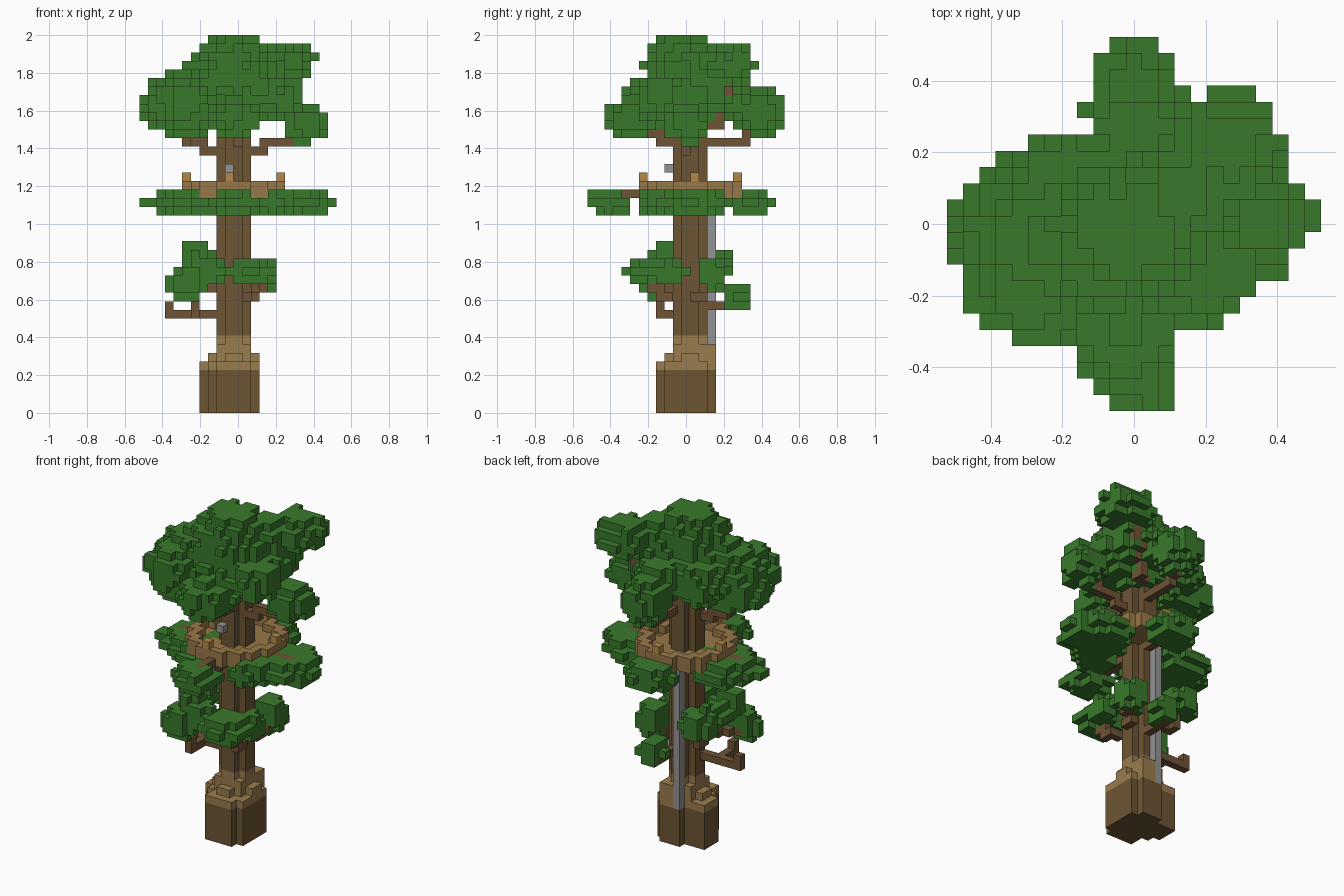
import bpy
import bmesh
import random
from mathutils import Vector

random.seed(4)
if "Cube" in bpy.data.objects:
    bpy.data.objects.remove(bpy.data.objects["Cube"], do_unlink=True)

V = 1 / 22          # block size
cells = {}          # block position -> (part, material)


def material(name, rgb):
    m = bpy.data.materials.new(name)
    m.use_nodes = True
    lin = [((c / 255 + 0.055) / 1.055) ** 2.4 for c in rgb] + [1]
    m.diffuse_color = lin
    m.node_tree.nodes["Principled BSDF"].inputs["Base Color"].default_value = lin
    return m


MATS = {
    "bark": material("bark brown", (109, 85, 52)),
    "root": material("root tan", (154, 125, 77)),
    "branch": material("branch brown", (111, 83, 53)),
    "plank": material("plank tan", (152, 120, 72)),
    "post": material("post orange", (180, 137, 70)),
    "leaf": material("leaf green", (57, 121, 43)),
    "metal": material("ladder grey", (148, 148, 150)),
}


def put(part, mat, x, y, z):
    cells.setdefault((x, y, z), (part, mat))


def disc(part, mat, cx, cy, z, outer, inner=-1):
    """Flat round layer, limits given as squared radii."""
    for x in range(-12, 13):
        for y in range(-12, 13):
            if inner < (x - cx) ** 2 + (y - cy) ** 2 <= outer:
                put(part, mat, x, y, z)


def branch(*pts):
    """Line of blocks, stepping one axis at a time."""
    for a, b in zip(pts, pts[1:]):
        a, b = Vector(a), Vector(b)
        n = int(max(abs(c) for c in b - a))
        last = None
        for i in range(n + 1):
            p = [round(c) for c in a.lerp(b, i / n)]
            if last:
                put("branches", "branch", p[0], last[1], last[2])
                put("branches", "branch", p[0], p[1], last[2])
            put("branches", "branch", *p)
            last = p


def blob(part, centre, radii, rough=0.19):
    """Ragged ellipsoid of leaves."""
    lo = [int(c - r) - 1 for c, r in zip(centre, radii)]
    hi = [int(c + r) + 2 for c, r in zip(centre, radii)]
    for x in range(lo[0], hi[0]):
        for y in range(lo[1], hi[1]):
            for z in range(lo[2], hi[2]):
                d = sum(((p - c) / r) ** 2 for p, c, r in zip((x, y, z), centre, radii))
                if (d + random.uniform(-rough, rough) <= 1 and max(abs(x), abs(y)) <= 11
                        and z <= 43):
                    put(part, "leaf", x, y, z)


# Ladder and lantern
for z in range(5, 26):
    put("ladder", "metal", -1, 3, z)
put("lantern", "metal", -1, -2, 28)

# Uneven root base: x range of each row from front to back
ROWS = [(-2, 1), (-2, 2), (-3, 2), (-4, 2), (-4, 2), (-4, 2), (-1, 1)]
for z in range(6):
    for y, (x0, x1) in enumerate(ROWS, -3):
        for x in range(x0, x1 + 1):
            put("root_base", "bark" if z < 5 else "root", x, y, z)
for x, y in ((-3, 0), (-3, 1), (-2, -1), (-1, -2), (0, -2), (2, 0), (2, 1),
             (1, 2), (1, -1), (-2, 2), (0, 3), (1, 3)):
    put("root_base", "root", x, y, 6)
    if -2 <= x <= 1 and -1 <= y:
        put("root_base", "root", x, y, 7)

# Trunk
for z in range(6, 39):
    disc("trunk", "root" if z < 9 else "bark", -0.5, 0.5, z, 3)

# Limbs and leaves that poke through the lookout floor
branch((3, 0, 24), (4, 0, 25), (8, 0, 25))
branch((-6, 0, 24), (-7, 0, 25), (-8, 0, 25))
for x, y in ((-4, 0), (-4, 1), (-3, 0), (-4, -1)):
    put("middle_leaves", "leaf", x, y, 25)

# Lookout platform with railing and posts
disc("platform_floor", "plank", -0.5, 0.5, 25, 34)
disc("platform_railing", "plank", -0.5, 0.5, 26, 34, 22)
for x, y in ((-6, 1), (-1, -5), (5, 1), (0, 6)):
    put("railing_posts", "post", x, y, 27)

# Branches
branch((-3, 0, 11), (-7, 0, 11), (-8, 0, 12))
branch((-5, 0, 11), (-5, -2, 11), (-5, -3, 12))
branch((0, 3, 12), (0, 6, 12))
branch((2, 1, 13), (3, 3, 14))
branch((-3, 2, 14), (-4, 3, 15))
branch((1, -2, 13), (2, -4, 14))
branch((-3, -1, 14), (-6, -4, 14))
branch((-3, 0, 24), (-7, 0, 24))
branch((0, -2, 24), (0, -6, 25), (0, -8, 25))
branch((0, 3, 24), (0, 7, 24))
branch((-3, 0, 30), (-4, 0, 31), (-6, -1, 31), (-7, -1, 34))
branch((2, 0, 30), (3, 0, 31), (5, 0, 31), (8, 0, 33))
branch((0, -2, 31), (0, -3, 32), (0, -6, 33))
branch((0, 3, 31), (0, 6, 31), (0, 8, 32), (0, 8, 34))
branch((1, 3, 33), (2, 4, 35), (4, 5, 38), (5, 5, 40))

# Leaf clusters: centre, radii
CROWN = [
    ((-0.5, -0.5, 39.7), (4.6, 4.4, 4.3)), ((0, 0, 36.5), (6.6, 5.2, 3.8)),
    ((5.6, 5, 40.4), (3.5, 3.3, 2.2)), ((3, 2, 40), (3.3, 2.8, 2.4)),
    ((-7, -0.7, 35.3), (4.4, 4, 3.4)), ((-6.3, -4.1, 35.5), (3.7, 3.4, 3.2)),
    ((-4, 2.5, 36), (3.6, 3.1, 3)), ((-0.5, -6, 33.8), (3.5, 3.4, 2.3)),
    ((0, 8.6, 34.6), (2.7, 2.9, 2.9)), ((8, 0, 33.2), (2.6, 2.7, 2.4)),
    ((-5, -1, 38), (3.7, 3.5, 2.3)), ((5, -3.2, 36.5), (2.8, 2.8, 2.4)),
    ((0, 5.4, 36.6), (3, 2.5, 2.2)), ((2.8, 3.6, 37.2), (2.8, 2.4, 2.6)),
    ((-6.2, -3.5, 33.5), (3, 3.2, 2)),
]
MIDDLE = [
    ((-6, 0.2, 24), (4.4, 4.5, 1.7)), ((-9, 0, 24), (2.3, 1.9, 1.2)),
    ((6.5, 0.8, 24), (4.3, 4.5, 1.7)), ((9.5, 1, 24), (1.9, 1.8, 1.2)),
    ((0, -9, 24), (2.9, 2.5, 1.6)), ((0, 7.4, 24), (3.1, 2.8, 1.7)),
    ((-3.5, -3, 24), (3, 2.6, 1.7)), ((4, -3, 24), (3, 2.6, 1.7)),
]
LOWER = [
    ((-5, -2.5, 17.6), (1.7, 1.7, 2.2)), ((-6, -4, 14.6), (2.3, 1.7, 2)),
    ((1.2, -4.6, 16), (3, 2.6, 1.5)), ((-3, -3, 16), (1.7, 1.7, 1.5)),
    ((3, 3, 15.6), (1.9, 1.9, 2)), ((0.5, 6, 13), (1.7, 1.7, 1.6)),
    ((-4.4, 3.4, 17), (2.1, 2.1, 2)), ((3.2, -2, 16), (1.6, 2.2, 1.4)),
    ((-5, 0, 17), (1.4, 2, 1.3)),
]
for part, group in (("crown_leaves", CROWN), ("middle_leaves", MIDDLE), ("lower_leaves", LOWER)):
    for centre, radii in group:
        blob(part, centre, radii)

# Turn each part's blocks into a mesh of outside faces
AXES = [Vector(a) for a in ((1, 0, 0), (0, 1, 0), (0, 0, 1))]


def build(part):
    names = sorted({m for p, m in cells.values() if p == part})
    bm = bmesh.new()
    for pos, (p, mat) in cells.items():
        if p != part:
            continue
        mid = Vector(pos) + Vector((0, 0, 0.5))
        for i in range(3):
            for sign in (1, -1):
                n = AXES[i] * sign
                if tuple(int(c) for c in Vector(pos) + n) in cells:
                    continue
                u, w = AXES[(i + 1) % 3] * sign, AXES[(i + 2) % 3]
                corners = [mid + (n + u * a + w * b) / 2
                           for a, b in ((-1, -1), (1, -1), (1, 1), (-1, 1))]
                f = bm.faces.new([bm.verts.new(c * V) for c in corners])
                f.material_index = names.index(mat)
    bmesh.ops.remove_doubles(bm, verts=bm.verts, dist=V / 100)
    me = bpy.data.meshes.new(part)
    bm.to_mesh(me)
    bm.free()
    for name in names:
        me.materials.append(MATS[name])
    bpy.context.scene.collection.objects.link(bpy.data.objects.new(part, me))


for part in sorted({p for p, m in cells.values()}):
    build(part)
